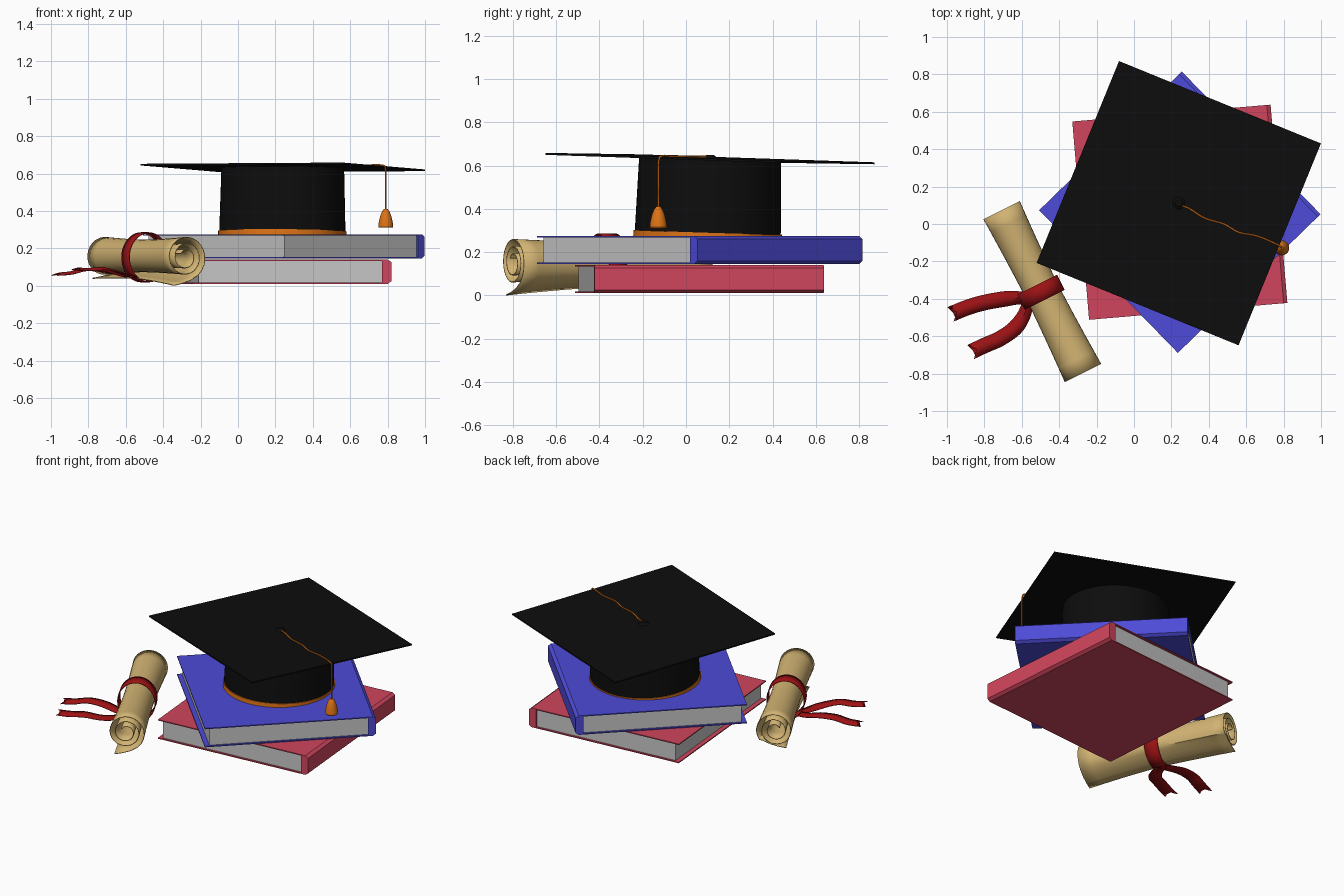
import bpy, bmesh
from math import sin, cos, pi, radians
from mathutils import Vector, Matrix

cube = bpy.data.objects.get("Cube")
if cube:
    bpy.data.objects.remove(cube)


def material(name, rgb):
    m = bpy.data.materials.new(name)
    m.use_nodes = True
    m.diffuse_color = (*rgb, 1)
    m.node_tree.nodes["Principled BSDF"].inputs["Base Color"].default_value = (*rgb, 1)
    return m


BLACK = material("black cloth", (.004, .004, .004))
BLUE = material("blue cover", (.075, .07, .68))
RED = material("rose red cover", (.64, .06, .11))
PAPER = material("grey pages", (.58, .58, .58))
PARCHMENT = material("parchment", (.64, .45, .17))
RIBBON = material("dark red ribbon", (.33, .006, .007))
ORANGE = material("orange trim", (.72, .17, .008))


def finish(name, bm, mat, matrix=None, smooth=False):
    bmesh.ops.remove_doubles(bm, verts=bm.verts, dist=1e-5)
    bmesh.ops.recalc_face_normals(bm, faces=bm.faces)
    me = bpy.data.meshes.new(name)
    bm.to_mesh(me)
    bm.free()
    ob = bpy.data.objects.new(name, me)
    bpy.context.collection.objects.link(ob)
    me.materials.append(mat)
    if matrix:
        ob.matrix_world = matrix
    if smooth:
        bpy.ops.object.select_all(action='DESELECT')
        ob.select_set(True)
        bpy.context.view_layer.objects.active = ob
        bpy.ops.object.shade_smooth_by_angle(angle=radians(35))
    return ob


def box(name, lo, hi, mat, matrix):
    bm = bmesh.new()
    lo, hi = Vector(lo), Vector(hi)
    bmesh.ops.create_cube(bm, size=1, matrix=Matrix.Translation((lo + hi) / 2)
                          @ Matrix.Diagonal((*(hi - lo), 1)))
    return finish(name, bm, mat, matrix)


def sheet(name, rows, mat, thickness=0):
    """Surface through rows of points, optionally thickened."""
    bm = bmesh.new()
    grid = [[bm.verts.new(p) for p in row] for row in rows]
    for a, b in zip(grid, grid[1:]):
        for i in range(len(a) - 1):
            bm.faces.new((a[i], a[i + 1], b[i + 1], b[i]))
    ob = finish(name, bm, mat, smooth=True)
    if thickness:
        mod = ob.modifiers.new("thickness", 'SOLIDIFY')
        mod.thickness = thickness
        mod.offset = 0
    return ob


def drum(name, r1, r2, z0, z1, mat, matrix):
    bm = bmesh.new()
    bmesh.ops.create_cone(bm, cap_ends=True, segments=64, radius1=r1, radius2=r2, depth=z1 - z0,
                          matrix=Matrix.Translation((0, 0, (z0 + z1) / 2)))
    return finish(name, bm, mat, matrix, True)


def spline(points, steps=5):
    """Smooth path through the given points."""
    p = [Vector(q) for q in points]
    p = [2 * p[0] - p[1]] + p + [2 * p[-1] - p[-2]]
    out = []
    for a, b, c, d in zip(p, p[1:], p[2:], p[3:]):
        for k in range(steps):
            t = k / steps
            out.append(.5 * (2 * b + (c - a) * t + (2 * a - 5 * b + 4 * c - d) * t * t
                             + (3 * b - a - 3 * c + d) * t ** 3))
    return out + [p[-2]]


# Books: wrapped cover with chamfered spine, and a page block
def book(name, angle, z, height, mat):
    h, t, spine = .532, .007, .05
    place = Matrix.Translation((.245, .063, z)) @ Matrix.Rotation(radians(angle), 4, 'Z')
    profile = [(-h, 0), (h - .02, 0), (h, .014), (h, height - .014), (h - .02, height), (-h, height),
               (-h, height - t), (h - spine, height - t), (h - spine, t), (-h, t)]
    bm = bmesh.new()
    face = bm.faces.new([bm.verts.new((x, -h, q)) for x, q in profile])
    new = bmesh.ops.extrude_face_region(bm, geom=[face])["geom"]
    bmesh.ops.translate(bm, vec=(0, 2 * h, 0), verts=[v for v in new if isinstance(v, bmesh.types.BMVert)])
    finish(name + "_cover", bm, mat, place)
    box(name + "_pages", (-h + .03, -h + .012, t), (h - spine, h - .012, height - t), PAPER, place)


book("lower_book", 4.85, .01, .13, RED)
book("upper_book", 44.2, .146, .129, BLUE)

# Cap, resting at a slight tilt
normal = Vector((.0067, .0314, 1))
origin = Vector((.237, .1, .27))
tilt = Matrix.Translation(origin) @ normal.to_track_quat('Z', 'Y').to_matrix().to_4x4()
tilt = Matrix.Translation(origin) @ Vector((0, 0, 1)).rotation_difference(normal).to_matrix().to_4x4()
top = .367
drum("cap_crown", .338, .328, 0, top - .006, BLACK, tilt)
drum("cap_band", .344, .343, -.008, .022, ORANGE, tilt)
s = .583
box("cap_board", (-s, -s, top - .009), (s, s, top), BLACK, tilt @ Matrix.Rotation(radians(-22.2), 4, 'Z'))
drum("cap_button", .032, .018, top, top + .012, BLACK, tilt)


# Cord lying over the board and hanging off its edge
def on_board(x, y):
    return (x, y, origin.z + top - normal.x * (x - origin.x) - normal.y * (y - origin.y) + .004)


cord = [on_board(x, y) for x, y in
        [(.25, .1), (.30, .08), (.38, .03), (.48, 0), (.56, -.045), (.66, -.065), (.77, -.112)]]
cord += [(.789, -.126, .62), (.79, -.128, .52), (.79, -.128, .40)]
curve = bpy.data.curves.new("tassel_cord", 'CURVE')
curve.dimensions = '3D'
curve.bevel_depth = .0045
path = spline(cord, 4)
line = curve.splines.new('POLY')
line.points.add(len(path) - 1)
for pt, co in zip(line.points, path):
    pt.co = (*co, 1)
curve.materials.append(ORANGE)
bpy.context.collection.objects.link(bpy.data.objects.new("tassel_cord", curve))

# Tassel
bell = [(0, .412), (.01, .41), (.018, .4), (.022, .392), (.029, .375), (.034, .355),
        (.038, .335), (.04, .315), (.037, .31), (0, .31)]
sheet("tassel", [[(.79 + r * cos(k * pi / 12), -.128 + r * sin(k * pi / 12), z) for k in range(25)]
                 for r, z in bell], ORANGE)

# Scroll: spiral sheet with a loose outer flap, pinched at the ribbon
axis = Vector((.447, -.894, 0))
side = Vector((.894, .447, 0))
up = Vector((0, 0, 1))
mid = Vector((-.4975, -.365, .152))
flap = [(-.07, -.15), (-.02, -.139), (.03, -.122), (.075, -.094)]
turns, count = 2.5, 64
spiral = []
for k in range(count + 1):
    f = k / count
    a = radians(-35) + f * turns * 2 * pi
    r = .118 - .083 * f
    spiral.append((r * cos(a), r * sin(a)))
rows = []
for j in range(13):
    t = j / 6 - 1
    pinch = .86 + .14 * abs(t) ** 1.5
    drop = .875 + .125 * t
    rows.append([mid + axis * t * .487 + pinch * (side * u + up * v)
                 for u, v in [(u, v * drop) for u, v in flap] + spiral])
sheet("scroll", rows, PARCHMENT, .005)

# Ribbon loop around the scroll
loop = []
for k in range(41):
    a = 2 * pi * k / 40
    c = mid + side * .116 * cos(a) + up * .131 * sin(a)
    loop.append([c + axis * w for w in (-.045, 0, .045)])
sheet("ribbon_loop", loop, RIBBON, .006)


# Ribbon tails with notched ends
def ribbon_tail(name, points):
    path = spline(points)
    n = len(path) - 1
    rows = []
    for i, p in enumerate(path):
        d = (path[min(i + 1, n)] - path[max(i - 1, 0)]).normalized()
        across = Vector((-d.y, d.x, 0)).normalized() * (.028 + .013 * min(1, 3 * i / n))
        notch = d * (-.035 if i == n else 0)
        rows.append([p - across, p + notch + up * .012, p + across])
    sheet(name, rows, RIBBON, .005)


ribbon_tail("ribbon_tail_back", [(-.55, -.40, .045), (-.63, -.395, .055), (-.72, -.405, .075),
                                 (-.82, -.425, .08), (-.9, -.45, .062), (-.98, -.483, .055)])
ribbon_tail("ribbon_tail_front", [(-.56, -.40, .045), (-.59, -.49, .05), (-.64, -.56, .065),
                                  (-.72, -.615, .085), (-.8, -.65, .08), (-.873, -.685, .085)])
